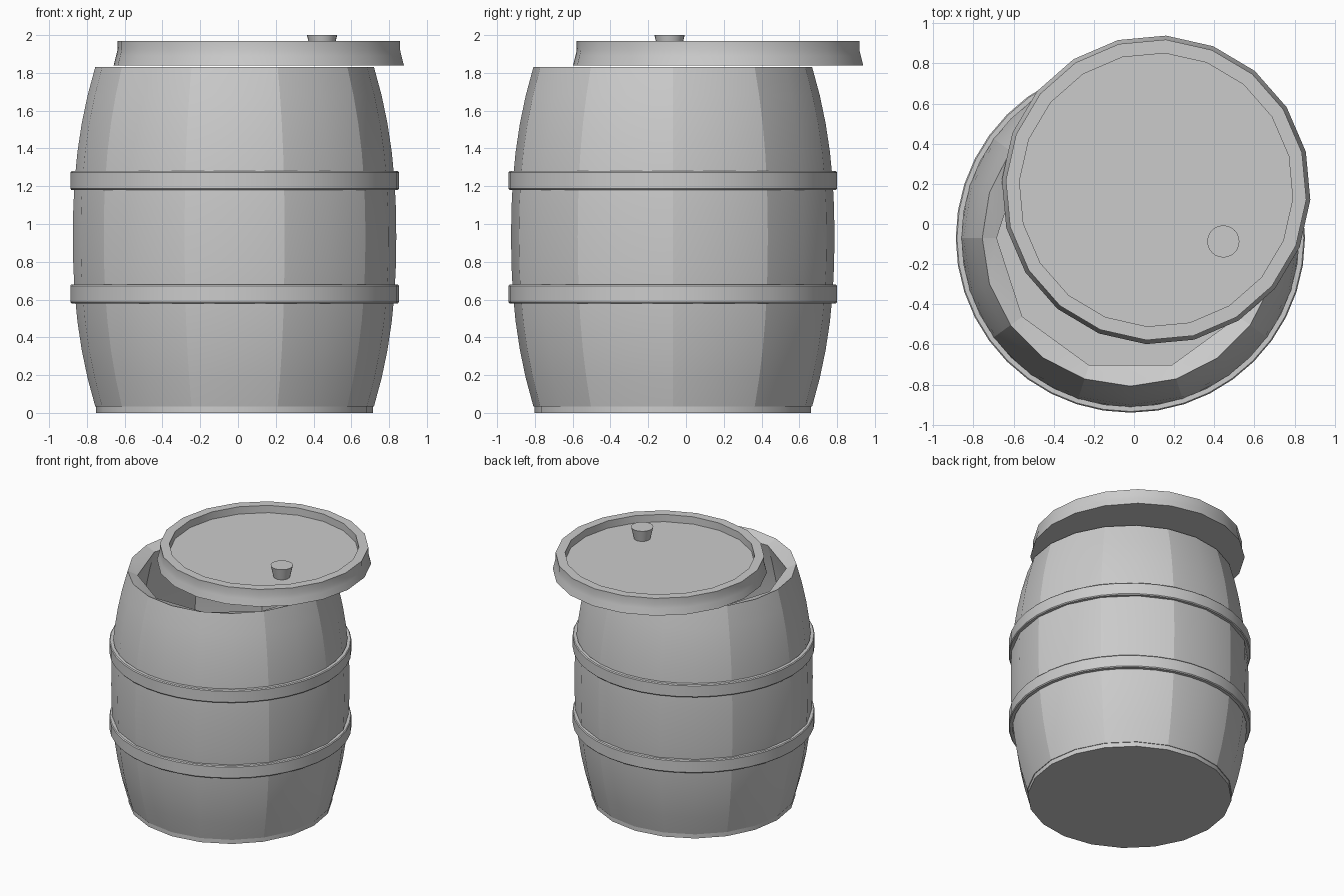
import bpy, bmesh, math

if "Cube" in bpy.data.objects:
    bpy.data.objects.remove(bpy.data.objects["Cube"])

CX, CY = -0.018, -0.07      # barrel axis
LX, LY = 0.11, 0.17         # axis of the shifted lid


def finish(name, bm, loc, angle):
    bmesh.ops.recalc_face_normals(bm, faces=bm.faces)
    me = bpy.data.meshes.new(name)
    bm.to_mesh(me)
    bm.free()
    ob = bpy.data.objects.new(name, me)
    ob.location = loc
    bpy.context.collection.objects.link(ob)
    bpy.ops.object.select_all(action='DESELECT')
    ob.select_set(True)
    bpy.context.view_layer.objects.active = ob
    bpy.ops.object.shade_smooth_by_angle(angle=math.radians(angle))
    return ob


def lathe(name, profile, sides, loc, start=0.0, closed=False, angle=30):
    """Revolve an (r, z) profile; open profiles get flat end caps."""
    bm = bmesh.new()
    rings = []
    for r, z in profile:
        rings.append([bm.verts.new((r * math.cos(start + 2 * math.pi * i / sides),
                                    r * math.sin(start + 2 * math.pi * i / sides), z))
                      for i in range(sides)])
    pairs = list(zip(rings, rings[1:]))
    if closed:
        pairs.append((rings[-1], rings[0]))
    else:
        bm.faces.new(rings[0])
        bm.faces.new(rings[-1])
    for a, b in pairs:
        for i in range(sides):
            j = (i + 1) % sides
            bm.faces.new((a[i], a[j], b[j], b[i]))
    return finish(name, bm, loc, angle)


# staves: ten separate bulged boards, two facets outside, one flat facet inside
STAVES, ROWS = 10, 12
Z0, Z1, R_END, R_MID, THICK, DROP = 0.035, 1.83, 0.738, 0.856, 0.072, 0.035
bm = bmesh.new()
step = 2 * math.pi / STAVES
for s in range(STAVES):
    outer, inner = [], []
    for k in range(ROWS + 1):
        t = 2 * k / ROWS - 1
        z = Z0 + (Z1 - Z0) * k / ROWS
        r = R_MID - (R_MID - R_END) * abs(t) ** 2.3
        row = []
        for h in (0, 0.5, 1):
            a = (s + h) * step
            row.append(bm.verts.new((r * math.cos(a), r * math.sin(a), z)))
        outer.append(row)
        zi = z - DROP * max(t, 0)
        row = []
        for h in (0, 1):
            a = (s + h) * step
            row.append(bm.verts.new(((r - THICK) * math.cos(a), (r - THICK) * math.sin(a), zi)))
        inner.append(row)
    for k in range(ROWS):
        o, p, i, j = outer[k], outer[k + 1], inner[k], inner[k + 1]
        bm.faces.new((o[0], o[1], p[1], p[0]))
        bm.faces.new((o[1], o[2], p[2], p[1]))
        bm.faces.new((i[1], i[0], j[0], j[1]))
    # sloped top edge and bottom edge of the board
    for o, i in ((outer[-1], inner[-1]), (outer[0], inner[0])):
        bm.faces.new((o[0], o[1], i[0]))
        bm.faces.new((o[1], i[1], i[0]))
        bm.faces.new((o[1], o[2], i[1]))
finish("barrel_staves", bm, (CX, CY, 0), 30)

# base disc, also the barrel floor
lathe("barrel_base", [(0.733, 0.0), (0.733, 0.04)], 20, (CX, CY, 0))

# two hoops
for name, z in (("lower_hoop", 0.63), ("upper_hoop", 1.23)):
    lathe(name, [(0.84, z - 0.05), (0.864, z - 0.05), (0.87, z - 0.043),
                 (0.87, z + 0.043), (0.864, z + 0.05), (0.84, z + 0.05)],
          40, (CX, CY, 0), closed=True)

# flared lid with recessed top
lathe("lid", [(0.77, 1.84), (0.757, 1.89), (0.75, 1.92), (0.75, 1.968),
              (0.682, 1.968), (0.682, 1.91)],
      20, (LX, LY, 0), start=math.radians(-3.7))

# lid knob
lathe("lid_knob", [(0.058, 1.905), (0.08, 2.0)], 24, (0.445, -0.087, 0))
